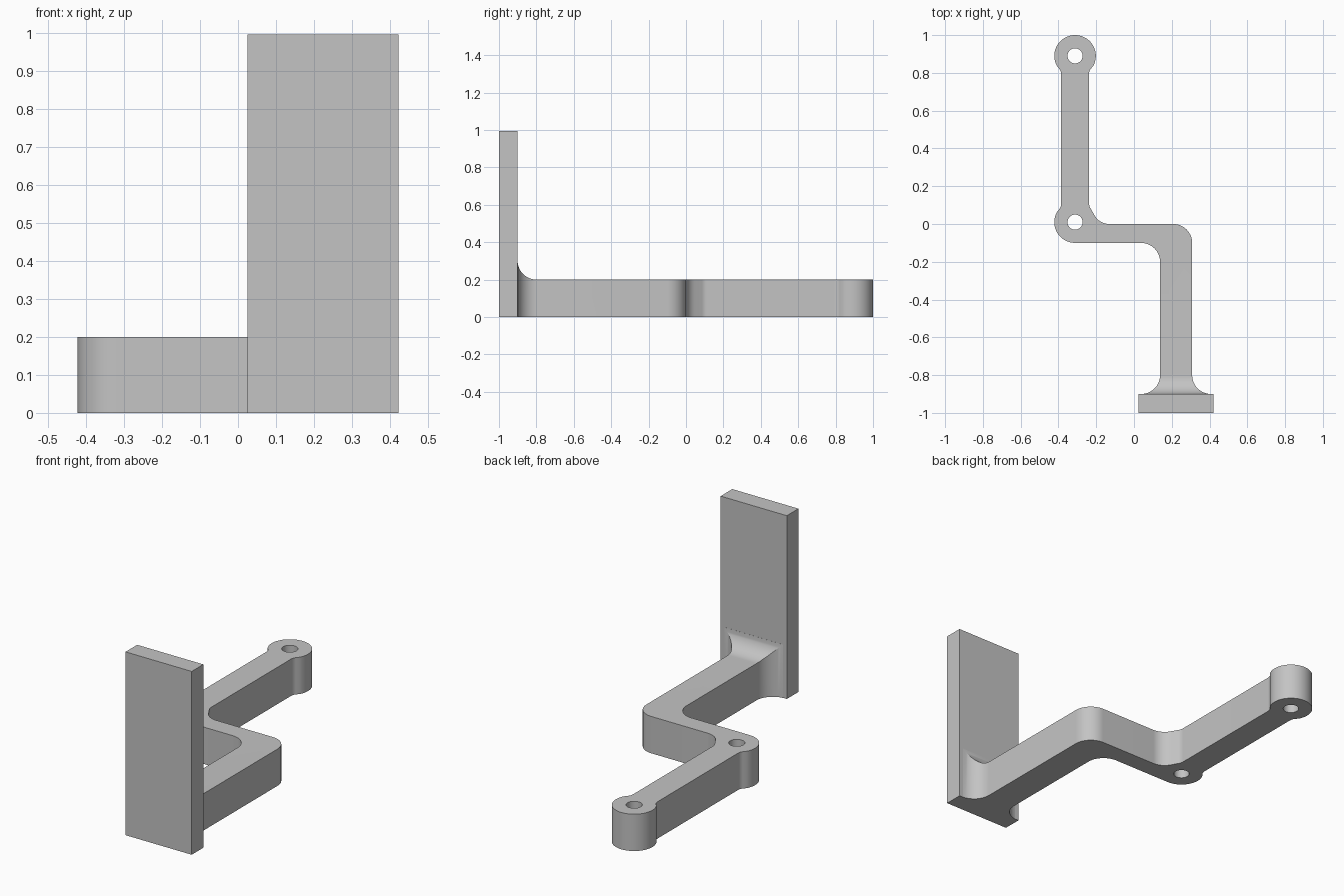
import bpy, bmesh
from math import cos, sin, radians
from mathutils import Vector

if "Cube" in bpy.data.objects:
    bpy.data.objects.remove(bpy.data.objects["Cube"])

grey = bpy.data.materials.new("plain grey")
grey.use_nodes = True
colour = (0.55, 0.55, 0.55, 1)
grey.diffuse_color = colour
grey.node_tree.nodes["Principled BSDF"].inputs["Base Color"].default_value = colour


def arc(cx, cy, r, start, end, steps=16):
    """Points on an arc, as sharp corners of an outline."""
    angles = [radians(start + (end - start) * i / steps) for i in range(steps + 1)]
    return [(cx + r * cos(a), cy + r * sin(a), 0) for a in angles]


def rounded(corners, steps=10):
    """Replace every (x, y, radius) corner with a tangent arc."""
    points = []
    for i, (x, y, r) in enumerate(corners):
        p = Vector((x, y))
        if r == 0:
            points.append(p)
            continue
        u = (Vector(corners[i - 1][:2]) - p).normalized()
        v = (Vector(corners[(i + 1) % len(corners)][:2]) - p).normalized()
        half = u.angle(v) / 2
        centre = p + (u + v).normalized() * r / sin(half)
        t = r * cos(half) / sin(half)
        s, e = p + u * t - centre, p + v * t - centre
        points += [centre + s.lerp(e, k / steps).normalized() * r for k in range(steps + 1)]
    return points


def prism(name, points, direction):
    """Extrude a closed 3D outline along a direction."""
    bm = bmesh.new()
    face = bm.faces.new([bm.verts.new(p) for p in points])
    grown = bmesh.ops.extrude_face_region(bm, geom=[face])
    verts = [g for g in grown["geom"] if isinstance(g, bmesh.types.BMVert)]
    bmesh.ops.translate(bm, verts=verts, vec=direction)
    bmesh.ops.recalc_face_normals(bm, faces=bm.faces)
    mesh = bpy.data.meshes.new(name)
    bm.to_mesh(mesh)
    bm.free()
    mesh.materials.append(grey)
    obj = bpy.data.objects.new(name, mesh)
    bpy.context.collection.objects.link(obj)
    return obj


def combine(target, tool, operation):
    """Apply a boolean and discard the tool."""
    mod = target.modifiers.new(operation, "BOOLEAN")
    mod.operation, mod.object, mod.solver = operation, tool, "EXACT"
    bpy.context.view_layer.objects.active = target
    bpy.ops.object.modifier_apply(modifier=mod.name)
    bpy.data.objects.remove(tool)


# Plan of the cranked arm: foot flares, bends and two bosses
boss_x, far_y, near_y, boss_r = -0.312, 0.89, 0.01, 0.11
corners = (
    [(0.398, -0.95, 0)]
    + arc(0.408, -0.8, 0.1, 264, 180)
    + [(0.308, 0, 0.1), (-0.183, 0, 0.09), (-0.238, 0.097, 0.05), (-0.238, 0.81, 0.045)]
    + arc(boss_x, far_y, boss_r, -28, 208, 40)
    + [(-0.386, 0.81, 0.045), (-0.386, 0.09, 0.045)]
    + arc(boss_x, near_y, boss_r, 152, 270, 24)
    + [(0.138, -0.1, 0.1)]
    + arc(0.038, -0.8, 0.1, 0, -84)
    + [(0.048, -0.95, 0)]
)
bracket = prism("bracket_arm", [(p.x, p.y, 0) for p in rounded(corners)], (0, 0, 0.35))

# Side profile limits the height and curves up to the plate
side = [(-0.97, -0.1, 0), (1.1, -0.1, 0), (1.1, 0.2, 0)]
side += arc(-0.8, 0.3, 0.1, 270, 186) + [(-0.97, 0.289, 0)]
profile = prism("side_profile", [(-0.6, y, z) for y, z, _ in side], (1.2, 0, 0))
combine(bracket, profile, "INTERSECT")

# Pin holes through the bosses
for y in (near_y, far_y):
    ring = arc(boss_x, y, 0.04, 0, 360, 32)[:-1]
    hole = prism("pin_hole", [(a, b, -0.1) for a, b, _ in ring], (0, 0, 0.5))
    combine(bracket, hole, "DIFFERENCE")

# Upright mounting plate
x0, x1 = 0.025, 0.422
plate = prism("mounting_plate", [(x0, -1, 0), (x1, -1, 0), (x1, -0.9, 0), (x0, -0.9, 0)], (0, 0, 0.995))
combine(bracket, plate, "UNION")
bracket.name = "bracket"

# Smooth curved walls, crisp edges
bpy.ops.object.select_all(action="DESELECT")
bracket.select_set(True)
bpy.context.view_layer.objects.active = bracket
bpy.ops.object.shade_smooth_by_angle(angle=radians(25))
